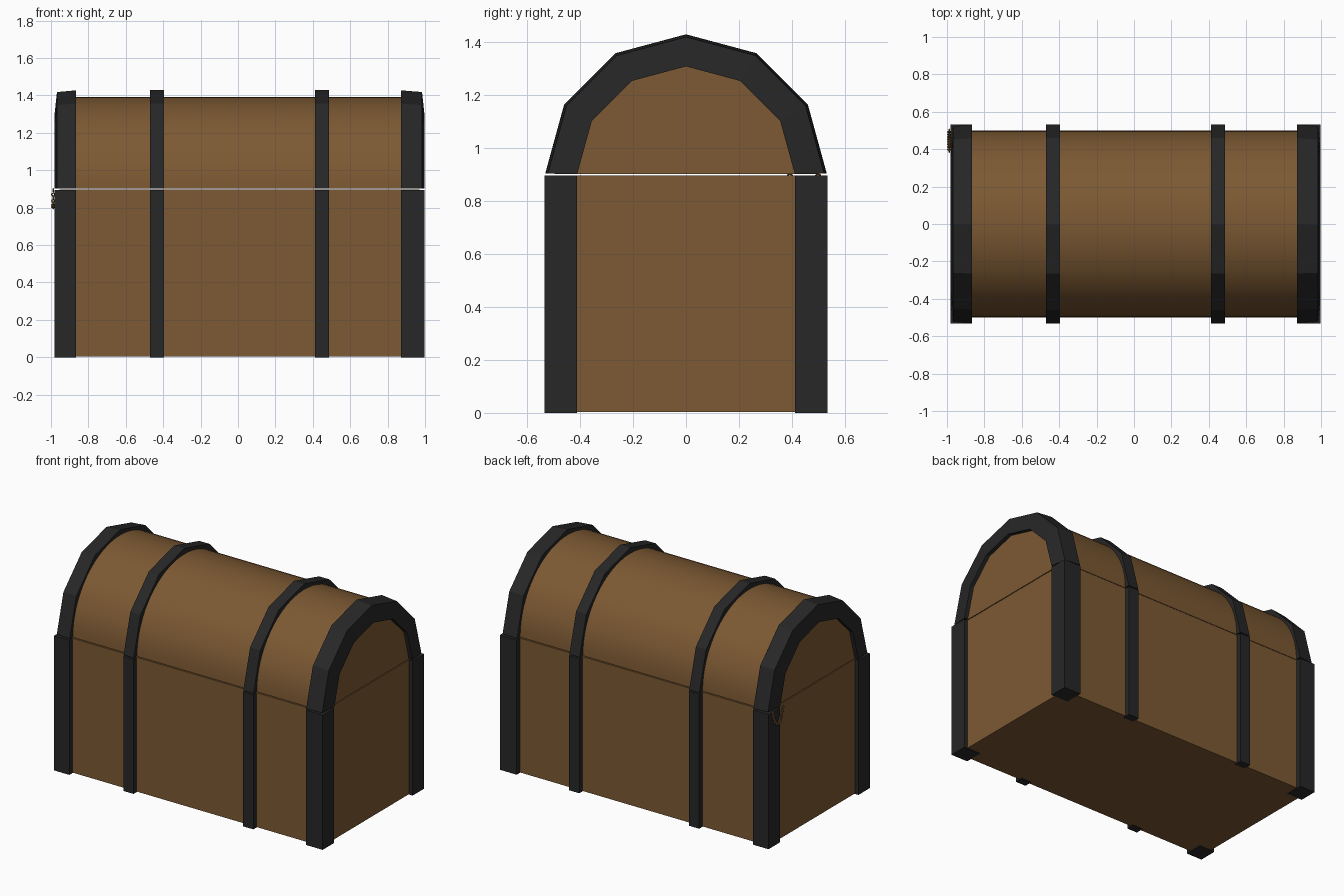
import bpy, bmesh, math
from mathutils import Vector

if "Cube" in bpy.data.objects:
    bpy.data.objects.remove(bpy.data.objects["Cube"])

CX = 0.008      # middle of the chest along x (the chain sticks out on the left)
LID_Z = 0.897   # axis height of the barrel lid


def material(name, rgb):
    m = bpy.data.materials.new(name)
    m.diffuse_color = (*rgb, 1)
    m.use_nodes = True
    m.node_tree.nodes["Principled BSDF"].inputs["Base Color"].default_value = m.diffuse_color
    return m


wood = material("brown wood", (0.202, 0.100, 0.033))
iron = material("black iron", (0.020, 0.020, 0.020))
rust = material("chain brown", (0.19, 0.10, 0.035))


def finish(name, bm, mat):
    bmesh.ops.recalc_face_normals(bm, faces=bm.faces)
    me = bpy.data.meshes.new(name)
    bm.to_mesh(me)
    bm.free()
    me.materials.append(mat)
    ob = bpy.data.objects.new(name, me)
    bpy.context.collection.objects.link(ob)
    return ob


def box(name, x0, x1, y0, y1, z0, z1, mat):
    bm = bmesh.new()
    bmesh.ops.create_cube(bm, size=1)
    for v in bm.verts:
        v.co = ((x0 + x1) / 2 + v.co.x * (x1 - x0),
                (y0 + y1) / 2 + v.co.y * (y1 - y0),
                (z0 + z1) / 2 + v.co.z * (z1 - z0))
    return finish(name, bm, mat)


def arch(name, profile, steps, mat, floor):
    """Sweep a closed (x, radius) profile half a turn about the lid axis."""
    bm = bmesh.new()
    rings = []
    for i in range(steps + 1):
        a = math.pi * i / steps
        rings.append([bm.verts.new((x, r * math.cos(a),
                                    max(floor, LID_Z + r * math.sin(a))))
                      for x, r in profile])
    n = len(profile)
    for a, b in zip(rings, rings[1:]):
        for j in range(n):
            k = (j + 1) % n
            bm.faces.new((a[j], a[k], b[k], b[j]))
    bm.faces.new(rings[0])
    bm.faces.new(rings[-1])
    return finish(name, bm, mat)


# wooden box
box("chest_body", CX - 0.962, CX + 0.962, -0.5, 0.5, 0.003, 0.896, wood)

# smooth barrel lid: a half cylinder
bm = bmesh.new()
N = 32
ends = [[bm.verts.new((CX + s * 0.962, 0.497 * math.cos(math.pi * i / N),
                       LID_Z + 0.004 + 0.49 * math.sin(math.pi * i / N)))
         for i in range(N + 1)] for s in (-1, 1)]
for i in range(-1, N):
    bm.faces.new((ends[0][i], ends[0][i + 1], ends[1][i + 1], ends[1][i]))
bm.faces.new(ends[0])
bm.faces.new(ends[1])
lid = finish("barrel_lid", bm, wood)
bpy.context.view_layer.objects.active = lid
lid.select_set(True)
bpy.ops.object.shade_smooth_by_angle(angle=math.radians(30))
lid.select_set(False)

for s, side in ((-1, "left"), (1, "right")):
    # end arch with a slightly domed outer face, and mid arch on the lid
    outer, inner = CX + s * 0.988, CX + s * (0.864 if s > 0 else 0.875)
    arch(f"{side}_end_arch",
         [(inner, 0.47), (inner, 0.53), (outer - s * 0.012, 0.521),
          (outer, 0.41), (CX + s * 0.95, 0.41)], 6, iron, 0.903)
    m0, m1 = CX + s * 0.403, CX + s * 0.478
    arch(f"{side}_mid_arch", [(m0, 0.47), (m0, 0.531), (m1, 0.531), (m1, 0.47)],
         6, iron, 0.903)
    # upright straps on the box, front and back
    for t, face in ((-1, "front"), (1, "back")):
        ya, yb = sorted((t * 0.412, t * 0.533))
        box(f"{side}_{face}_corner_strap", min(outer, inner), max(outer, inner),
            ya, yb, 0, 0.895, iron)
        ya, yb = sorted((t * 0.48, t * 0.533))
        box(f"{side}_{face}_mid_strap", min(m0, m1), max(m0, m1),
            ya, yb, 0, 0.895, iron)

# little hanging chain: torus links along a U on the left end
LINKS, MAJ, MIN, SEG = 17, 0.0095, 0.0042, 8
bm = bmesh.new()


def chain_point(u):
    return Vector((-0.988, 0.445 + 0.053 * u, 0.803 + 0.09 * abs(u) ** 2.2))


for i in range(LINKS):
    u = -1 + 2 * i / (LINKS - 1)
    p = chain_point(u)
    along = (chain_point(u + 0.01) - chain_point(u - 0.01)).normalized()
    out = Vector((1, 0, 0))
    side, normal = (out, along.cross(out)) if i % 2 else (along.cross(out), out)
    ring = []
    for a in range(SEG):
        A = math.tau * a / SEG
        d = along * math.cos(A) + side * math.sin(A)
        ring.append([bm.verts.new(p + d * (MAJ + MIN * math.cos(B)) * 0.88
                                  + normal * MIN * math.sin(B))
                     for B in (math.tau * b / 6 for b in range(6))])
    for a in range(SEG):
        r, q = ring[a], ring[(a + 1) % SEG]
        for b in range(6):
            c = (b + 1) % 6
            bm.faces.new((r[b], r[c], q[c], q[b]))
finish("hanging_chain", bm, rust)
